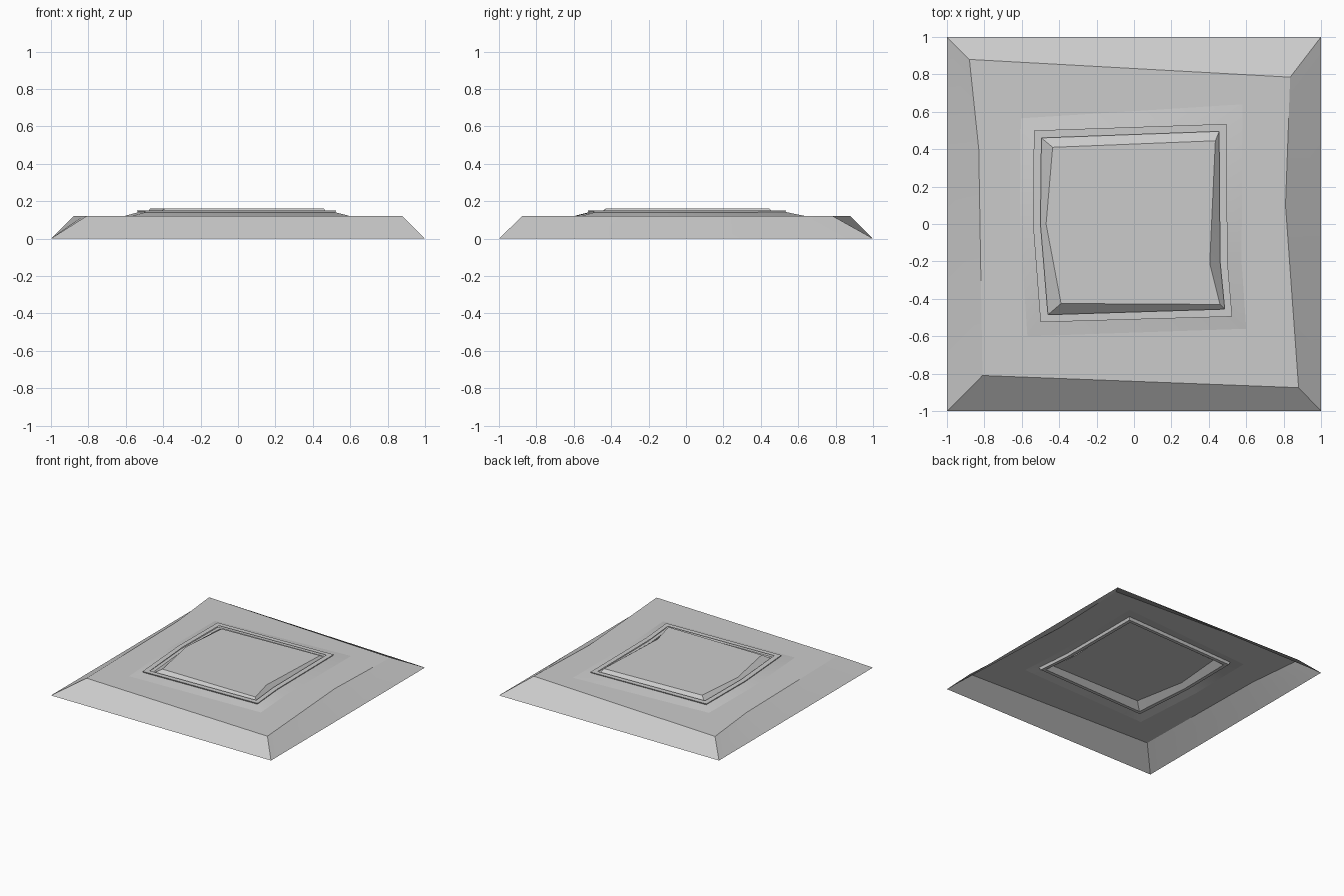
import bpy
import bmesh
from math import copysign, radians

cube = bpy.data.objects.get("Cube")
if cube:
    bpy.data.objects.remove(cube, do_unlink=True)

stone = bpy.data.materials.new("light_grey_stone")
stone.use_nodes = True
colour = (0.6, 0.6, 0.6, 1)
stone.diffuse_color = colour
stone.node_tree.nodes["Principled BSDF"].inputs["Base Color"].default_value = colour

# Outlines run anticlockwise: front left, front right, right bend,
# back right, back left, left bend
ground_edge = [(-1, -1), (1, -1), (1, .1), (1, 1), (-1, 1), (-1, .4)]
plate_edge = [(-.81, -.81), (.88, -.875), (.81, .1),
              (.835, .785), (-.88, .88), (-.83, .4)]
frame_foot = [(-.57, -.6), (.6, -.56), (.575, -.2),
              (.58, .64), (-.605, .565), (-.61, 0)]
frame_lip = [(-.5, -.525), (.525, -.495), (.5, -.2),
             (.495, .535), (-.535, .5), (-.54, 0)]
panel_edge = [(-.39, -.425), (.46, -.43), (.405, -.21),
              (.435, .445), (-.435, .41), (-.47, 0)]

PLATE_Z, FRAME_Z, PANEL_Z = .12, .15, .16
BENDS = (2, 5)


def inset(outline, d):
    """Move an outline inwards by d; bends only slide sideways."""
    return [(x - copysign(d, x), y if i in BENDS else y - copysign(d, y))
            for i, (x, y) in enumerate(outline)]


def loft(name, levels, cap=False):
    """Bridge outlines given as (outline, height), from outside to inside."""
    bm = bmesh.new()
    rings = [[bm.verts.new((x, y, z)) for x, y in outline]
             for outline, z in levels]
    for outer, inner in zip(rings, rings[1:]):
        for i in range(len(outer)):
            j = (i + 1) % len(outer)
            bm.faces.new((outer[i], outer[j], inner[j], inner[i]))
    if cap:
        bm.faces.new(rings[-1])
    mesh = bpy.data.meshes.new(name)
    bm.to_mesh(mesh)
    bm.free()
    mesh.materials.append(stone)
    obj = bpy.data.objects.new(name, mesh)
    bpy.context.collection.objects.link(obj)
    bpy.ops.object.select_all(action="DESELECT")
    obj.select_set(True)
    bpy.context.view_layer.objects.active = obj
    bpy.ops.object.shade_smooth_by_angle(angle=radians(30))


groove_outer = inset(frame_lip, .012)
groove_inner = inset(frame_lip, .04)

# Sloped plate, open underneath
loft("base_plate", [(ground_edge, 0), (plate_edge, PLATE_Z),
                    (frame_foot, PLATE_Z)])

# Raised frame with a groove inside it
loft("raised_frame", [(frame_foot, PLATE_Z), (inset(frame_lip, -.04), FRAME_Z),
                      (frame_lip, FRAME_Z), (groove_outer, PLATE_Z),
                      (groove_inner, PLATE_Z)])

# Chipped centre panel
loft("centre_panel", [(groove_inner, PLATE_Z), (panel_edge, PANEL_Z)], cap=True)
